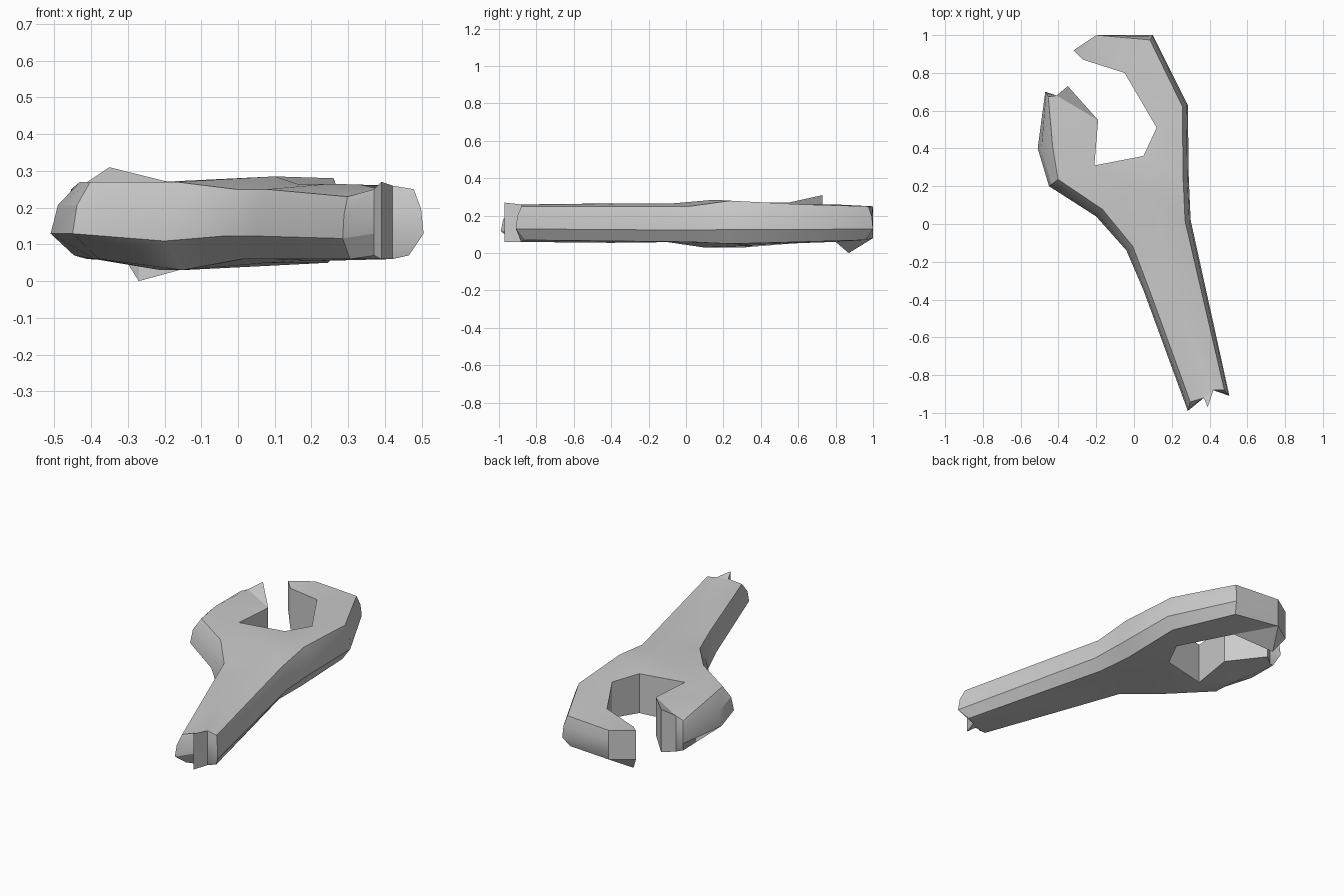
import bpy, bmesh
from mathutils import Vector
from mathutils.geometry import delaunay_2d_cdt

if "Cube" in bpy.data.objects:
    bpy.data.objects.remove(bpy.data.objects["Cube"])

# Plan outline, counter-clockwise: x, y, edge chamfer, underside z, top z
outline = [
    # jagged handle end
    (0.285, -0.99, .05, .06, .23), (0.37, -0.92, .00, .07, .25),
    (0.39, -0.97, .00, .06, .27), (0.42, -0.88, .00, .06, .26),
    (0.505, -0.91, .04, .07, .25),
    # right edge of handle and upper jaw
    (0.30, 0.02, .03, .06, .25), (0.29, 0.24, .03, .05, .28),
    (0.285, 0.63, .03, .06, .26), (0.10, 1.00, .03, .07, .25),
    (-0.20, 1.00, .00, .08, .25), (-0.32, 0.92, .00, .08, .25),
    # inside of the mouth
    (-0.27, 0.87, .00, .00, .24), (-0.05, 0.80, .00, .06, .26),
    (0.12, 0.51, .00, .05, .26), (0.05, 0.36, .00, .04, .27),
    (-0.21, 0.31, .00, .03, .27), (-0.19, 0.55, .00, .05, .27),
    # lower jaw
    (-0.35, 0.73, .00, .06, .31), (-0.41, 0.68, .00, .06, .27),
    (-0.47, 0.70, .03, .07, .25), (-0.51, 0.40, .08, .06, .27),
    (-0.45, 0.20, .06, .06, .27), (-0.20, 0.04, .05, .03, .27),
    # left edge of handle
    (-0.04, -0.14, .04, .06, .25), (0.05, -0.35, .03, .06, .25),
]
n = len(outline)


def loop(bm, inset_factor, height):
    """Ring of vertices around the outline, pulled inward by the chamfer."""
    ring = []
    for i, (x, y, inset, low, top) in enumerate(outline):
        a, b = Vector(outline[i - 1][:2]), Vector(outline[(i + 1) % n][:2])
        p = Vector((x, y))
        d = (p - a).normalized() + (b - p).normalized()
        q = p + Vector((-d.y, d.x)).normalized() * inset * inset_factor
        ring.append(bm.verts.new((q.x, q.y, low + (top - low) * height)))
    return ring


def cap(bm, ring, crests):
    """Fill a ring with well-shaped triangles passing through crest points."""
    verts = ring + [bm.verts.new(c) for c in crests]
    edges = [(i, (i + 1) % n) for i in range(n)]
    flat = [v.co.xy for v in verts]
    _, _, tris, origin, _, _ = delaunay_2d_cdt(flat, edges, [], 1, 1e-5)
    for tri in tris:
        bm.faces.new([verts[origin[k][0]] for k in tri])


# Faceted spanner body: four rings joined by walls, then capped
bm = bmesh.new()
rings = [loop(bm, *r) for r in ((1.5, 0), (0, .33), (.25, .7), (1, 1))]
for lower, upper in zip(rings, rings[1:]):
    for i in range(n):
        j = (i + 1) % n
        bm.faces.new((lower[i], lower[j], upper[j], upper[i]))
cap(bm, rings[0], [(0.08, 0.1, .05), (0.22, -0.4, .055)])
cap(bm, rings[-1], [(0.10, 0.15, .285), (0.16, -0.08, .265), (0.25, -0.45, .265)])
bmesh.ops.recalc_face_normals(bm, faces=bm.faces)

mesh = bpy.data.meshes.new("broken_spanner")
bm.to_mesh(mesh)
bm.free()
spanner = bpy.data.objects.new("broken_spanner", mesh)
bpy.context.collection.objects.link(spanner)
bpy.context.view_layer.objects.active = spanner
spanner.select_set(True)
bpy.ops.object.shade_smooth_by_angle(angle=0.45)
